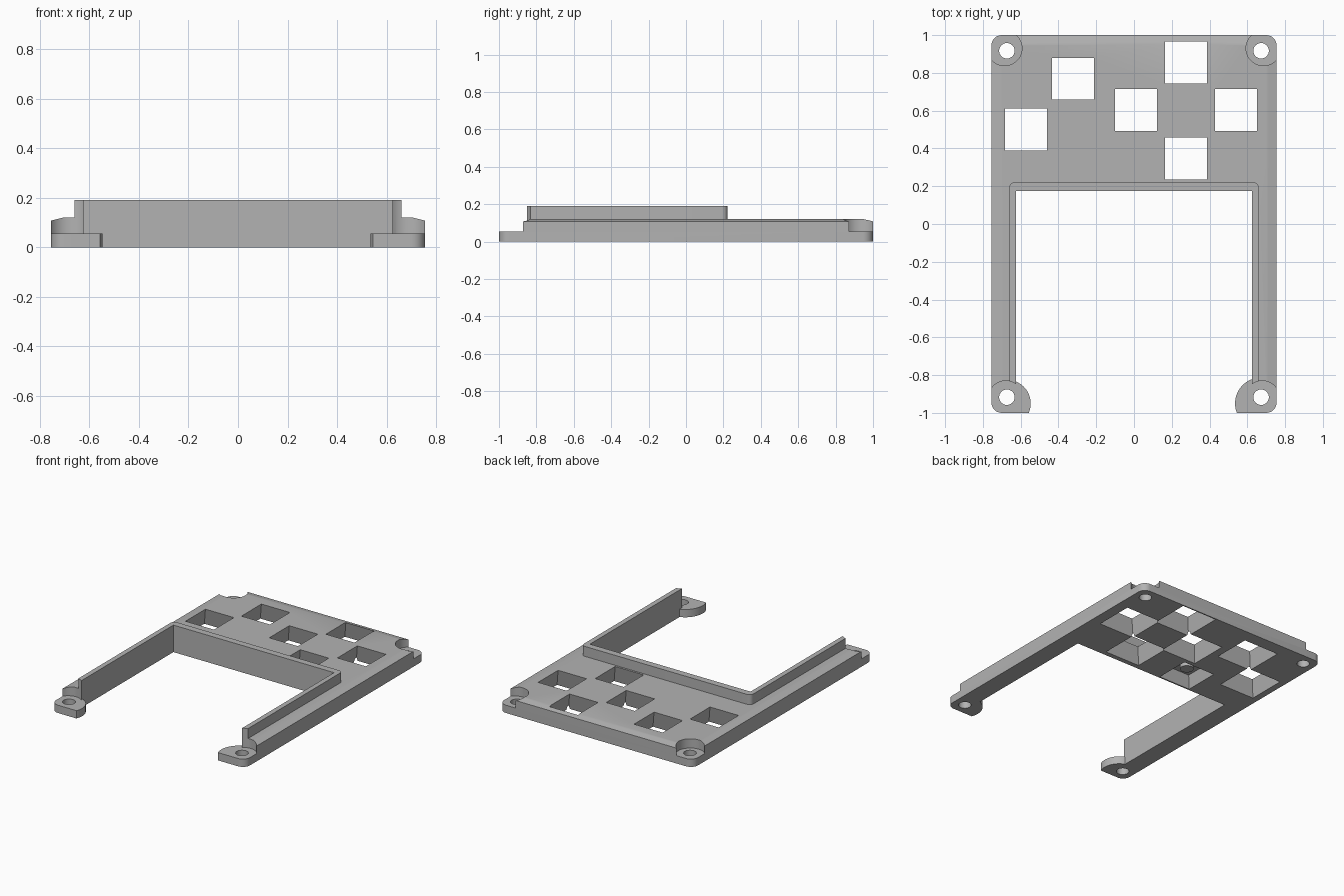
import bpy, bmesh, math

cube = bpy.data.objects.get("Cube")
if cube:
    bpy.data.objects.remove(cube, do_unlink=True)

grey = bpy.data.materials.new("plain_grey")
grey.use_nodes = True
GREY = (0.45, 0.45, 0.45, 1)
grey.diffuse_color = GREY
grey.node_tree.nodes["Principled BSDF"].inputs["Base Color"].default_value = GREY


def loft(name, layers):
    """Solid through equally long outlines, each given as (points, z)."""
    bm = bmesh.new()
    rings = [[bm.verts.new((x, y, z)) for x, y in pts] for pts, z in layers]
    n = len(rings[0])
    for a, b in zip(rings, rings[1:]):
        for i in range(n):
            j = (i + 1) % n
            bm.faces.new((a[i], a[j], b[j], b[i]))
    bm.faces.new(rings[0][::-1])
    bm.faces.new(rings[-1])
    bmesh.ops.recalc_face_normals(bm, faces=bm.faces)
    mesh = bpy.data.meshes.new(name)
    bm.to_mesh(mesh)
    bm.free()
    mesh.materials.append(grey)
    ob = bpy.data.objects.new(name, mesh)
    bpy.context.collection.objects.link(ob)
    return ob


def rect(x0, x1, y0, y1, r=0, inset=0, steps=8):
    """Rectangle outline, rounded when r is set."""
    if not r:
        return [(x0, y0), (x1, y0), (x1, y1), (x0, y1)]
    pts = []
    corners = [(x1 - r, y1 - r), (x0 + r, y1 - r), (x0 + r, y0 + r), (x1 - r, y0 + r)]
    for k, (cx, cy) in enumerate(corners):
        for i in range(steps + 1):
            a = math.pi / 2 * (k + i / steps)
            pts.append((cx + (r - inset) * math.cos(a), cy + (r - inset) * math.sin(a)))
    return pts


def circle(cx, cy, r, n=40):
    return [(cx + r * math.cos(math.tau * i / n), cy + r * math.sin(math.tau * i / n))
            for i in range(n)]


def prism(name, pts, z0, z1):
    return loft(name, [(pts, z0), (pts, z1)])


def combine(target, tool, operation):
    mod = target.modifiers.new("join", 'BOOLEAN')
    mod.operation = operation
    mod.solver = 'EXACT'
    mod.object = tool
    bpy.context.view_layer.objects.active = target
    bpy.ops.object.modifier_apply(modifier=mod.name)
    bpy.data.objects.remove(tool, do_unlink=True)


def add(tool):
    combine(frame, tool, 'UNION')


def cut(tool):
    combine(frame, tool, 'DIFFERENCE')


W, LEDGE, TOP, RIM = 0.755, 0.055, 0.12, 0.19

# Base plate with a gently sloped outer border
edge = rect(-W, W, -1, 1, 0.055)
frame = loft("case_frame", [(edge, 0), (edge, 0.108),
                            (rect(-W, W, -1, 1, 0.055, 0.05), TOP)])

# Raised rim around the screen opening, then the opening itself
add(prism("rim", rect(-0.66, 0.66, -0.9, 0.222, 0.03), 0.06, RIM))
cut(prism("opening", rect(-0.625, 0.625, -1.2, 0.175), -0.1, 0.3))

# Lowered screw seats at the four corners
for s in (-1, 1):
    cut(prism("back_seat", circle(s * 0.685, 0.93, 0.092), LEDGE, 0.3))
    cut(prism("front_seat", circle(s * 0.68, -0.92, 0.09), LEDGE, 0.3))
    cut(prism("front_step", rect(s * 0.69 - 0.2, s * 0.69 + 0.2, -1.2, -0.92), LEDGE, 0.3))

# Rounded feet reaching into the opening
for s, r in ((-1, 0.125), (1, 0.137)):
    end = math.pi + math.asin(0.05 / r)
    arc = [math.pi / 2 + (end - math.pi / 2) * i / 20 for i in range(21)]
    foot = [(s * (0.672 + r * math.cos(a)), -0.95 + r * math.sin(a)) for a in arc]
    add(prism("foot", foot + [(s * 0.672, -1)], 0, LEDGE))

# Screw holes
for sx in (-1, 1):
    for sy in (-1, 1):
        cut(prism("screw_hole", circle(sx * 0.673, sy * 0.917, 0.041), -0.1, 0.3))


def flared(cx, cy, top, bottom, height):
    """Square cutter that widens towards the underside."""
    def sq(h):
        return rect(cx - h, cx + h, cy - h, cy + h)
    slope = (bottom - top) / height
    return loft("button_cutter", [(sq(bottom + slope * 0.01), -0.01), (sq(bottom), 0),
                                  (sq(top), height)])


# Button openings, wider below
for cx, cy in ((-0.323, 0.769), (-0.571, 0.501), (0.275, 0.854),
               (0.01, 0.603), (0.54, 0.603), (0.275, 0.347)):
    cut(flared(cx, cy, 0.111, 0.138, TOP))
    cut(prism("button_clear", rect(cx - 0.111, cx + 0.111, cy - 0.111, cy + 0.111), 0.11, 0.3))

# Blind pocket underneath with a small round boss
cut(flared(-0.19, 0.31, 0.1, 0.125, 0.085))
add(prism("pocket_boss", circle(-0.19, 0.31, 0.045), 0.05, 0.1))

# Smooth the round walls, keep the edges crisp
bpy.ops.object.select_all(action='DESELECT')
frame.select_set(True)
bpy.context.view_layer.objects.active = frame
bpy.ops.object.shade_smooth_by_angle(angle=math.radians(25))
